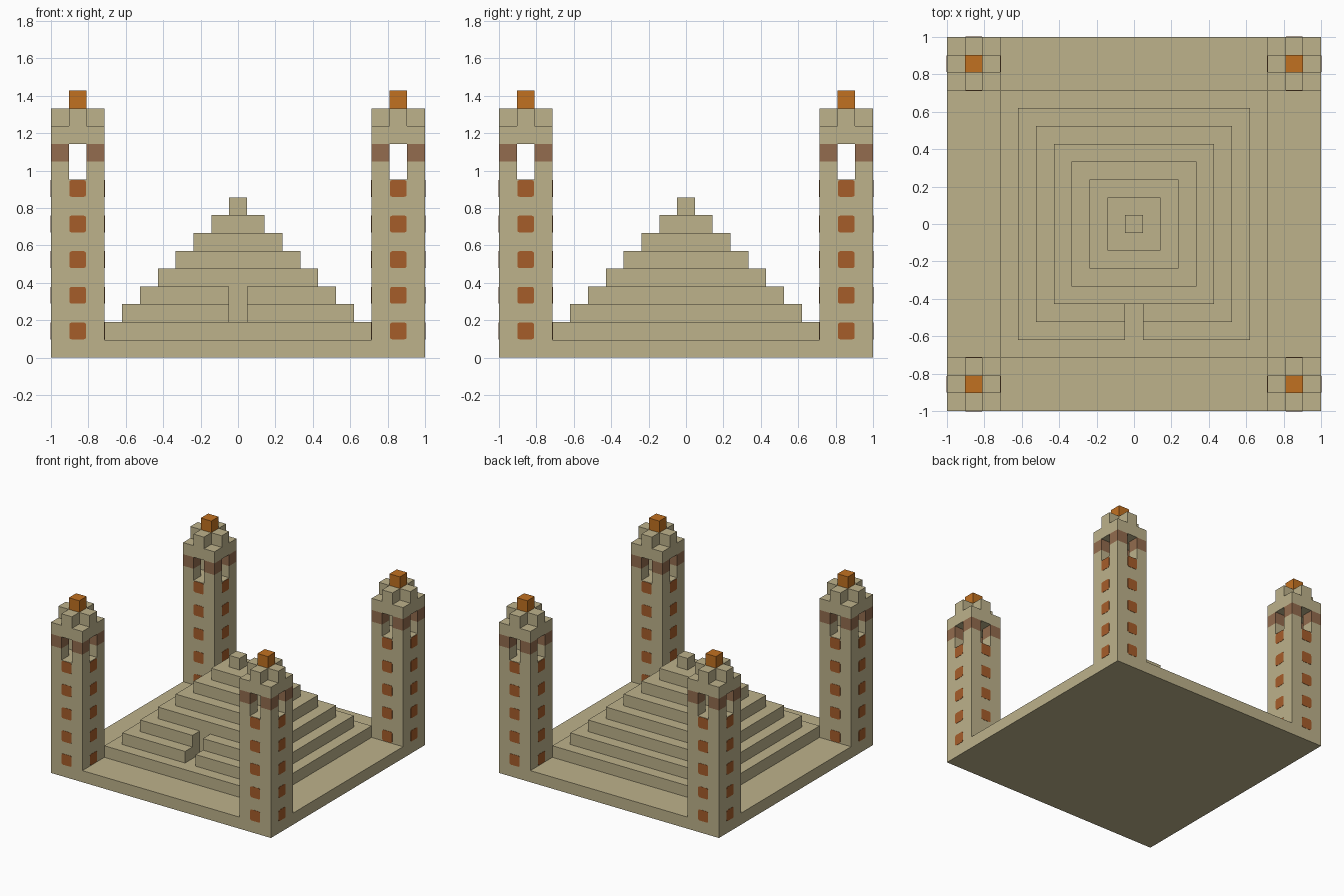
import bpy, bmesh, math
from mathutils import Matrix, Vector

cube = bpy.data.objects.get("Cube")
if cube:
    bpy.data.objects.remove(cube, do_unlink=True)

U = 2 / 21          # one building block
TOWER = 9 * U       # tower centre offset from the middle


def make_material(name, rgb):
    """Flat material from 8-bit display colour."""
    lin = [((c / 255 + 0.055) / 1.055) ** 2.4 for c in rgb] + [1]
    m = bpy.data.materials.new(name)
    m.use_nodes = True
    m.diffuse_color = lin
    bsdf = m.node_tree.nodes["Principled BSDF"]
    bsdf.inputs["Base Color"].default_value = lin
    bsdf.inputs["Roughness"].default_value = 0.9
    return m


sand = make_material("sandstone", (189, 178, 139))
brown = make_material("brown_band", (147, 108, 78))
rust = make_material("rust_tile", (166, 93, 42))
orange = make_material("orange_cap", (193, 113, 33))


def add_prism(bm, outline, z0, z1, matrix=Matrix()):
    """Extrude a counter-clockwise outline from z0 to z1."""
    low = [bm.verts.new(matrix @ Vector((x, y, z0))) for x, y in outline]
    high = [bm.verts.new(matrix @ Vector((x, y, z1))) for x, y in outline]
    bm.faces.new(low[::-1])
    bm.faces.new(high)
    n = len(outline)
    for i in range(n):
        j = (i + 1) % n
        bm.faces.new((low[i], low[j], high[j], high[i]))


def finish(name, bm, mat):
    bmesh.ops.recalc_face_normals(bm, faces=bm.faces)
    me = bpy.data.meshes.new(name)
    bm.to_mesh(me)
    bm.free()
    me.materials.append(mat)
    ob = bpy.data.objects.new(name, me)
    bpy.context.collection.objects.link(ob)
    return ob


def square(r, cx=0, cy=0):
    return [(cx - r, cy - r), (cx + r, cy - r), (cx + r, cy + r), (cx - r, cy + r)]


def prism(name, outlines, z0, z1, mat, at=(0, 0)):
    """Object of one or more prisms; heights are in blocks."""
    bm = bmesh.new()
    for o in outlines:
        add_prism(bm, o, z0 * U, z1 * U)
    ob = finish(name, bm, mat)
    ob.location = (*at, 0)
    return ob


# Base slab
prism("base_slab", [square(1)], 0, 1, sand)

# Stepped pyramid, with an entrance notch cut in two front tiers
for tier in range(8):
    r = (7.5 - tier) * U
    outline = square(r)
    if tier in (1, 2):
        h, back = U / 2, -4.5 * U
        outline[1:1] = [(-h, -r), (-h, back), (h, back), (h, -r)]
    prism(f"pyramid_tier_{tier + 1}", [outline], tier + 1, tier + 2, sand)

# Tower cross-sections
shaft = square(1.5 * U)
corners = [square(U / 2, sx * U, sy * U) for sx in (-1, 1) for sy in (-1, 1)]
a, b = U / 2, 1.5 * U
plus = [(-a, -b), (a, -b), (a, -a), (b, -a), (b, a), (a, a),
        (a, b), (-a, b), (-a, a), (-b, a), (-b, -a), (-a, -a)]

# Rounded tile outline
tile = []
half, rad = 0.045, 0.012
for k in range(4):
    mid = math.radians(45 + 90 * k)
    cx = math.copysign(half - rad, math.cos(mid))
    cy = math.copysign(half - rad, math.sin(mid))
    for d in (-45, 0, 45):
        t = mid + math.radians(d)
        tile.append((cx + rad * math.cos(t), cy + rad * math.sin(t)))


def tower_tiles(name, at):
    """Columns of thin tiles on all four sides of a tower."""
    bm = bmesh.new()
    for side in range(4):
        turn = Matrix.Rotation(side * math.pi / 2, 4, "Z")
        for level in range(1, 10, 2):
            place = Matrix.Translation((0, -1.5 * U, (level + 0.5) * U))
            add_prism(bm, tile, -0.002, 0.002,
                      turn @ place @ Matrix.Rotation(math.pi / 2, 4, "X"))
    finish(name, bm, rust).location = (*at, 0)


# Four corner towers
for sy, depth in ((-1, "front"), (1, "back")):
    for sx, side in ((-1, "right"), (1, "left")):
        at = (sx * TOWER, sy * TOWER)
        label = f"{depth}_{side}_tower"
        prism(label + "_shaft", [shaft], 1, 10, sand, at)
        tower_tiles(label + "_tiles", at)
        prism(label + "_posts", corners, 10, 11, sand, at)
        prism(label + "_band", corners, 11, 12, brown, at)
        prism(label + "_roof", [shaft], 12, 13, sand, at)
        prism(label + "_crown", [plus], 13, 14, sand, at)
        prism(label + "_cap", [square(U / 2)], 14, 15, orange, at)
